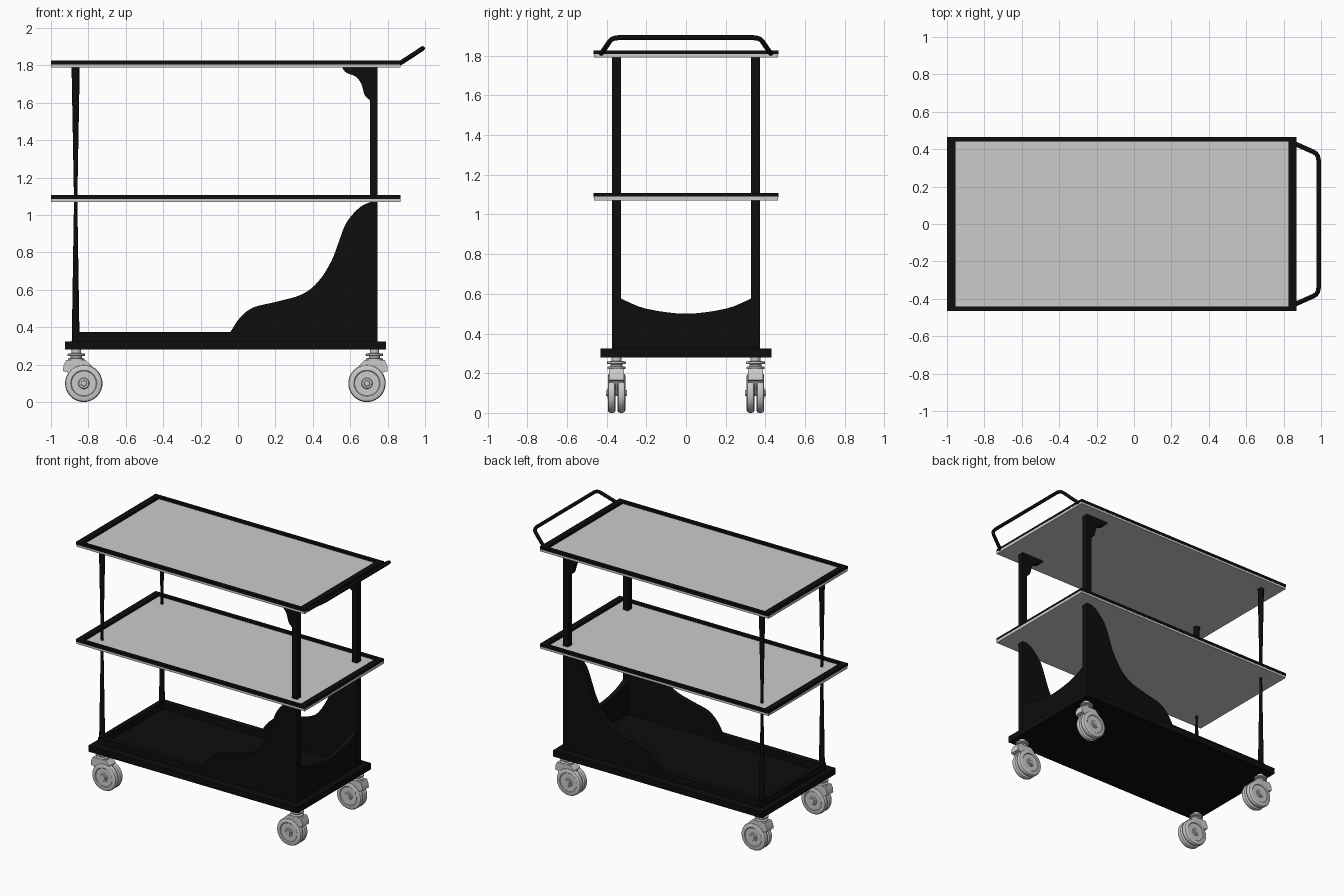
import bpy, bmesh, math
from mathutils import Vector, Matrix

if "Cube" in bpy.data.objects:
    bpy.data.objects.remove(bpy.data.objects["Cube"])

CX = -0.0675          # middle of the base, casters mirror about it
PY = 0.35             # y of posts and casters
black = bpy.data.materials.new("black")
black.diffuse_color = (0.004, 0.004, 0.004, 1)
black.use_nodes = True
black.node_tree.nodes["Principled BSDF"].inputs["Base Color"].default_value = black.diffuse_color


def finish(name, bm, mat=None, smooth=False):
    bmesh.ops.recalc_face_normals(bm, faces=bm.faces)
    me = bpy.data.meshes.new(name)
    bm.to_mesh(me)
    bm.free()
    ob = bpy.data.objects.new(name, me)
    bpy.context.collection.objects.link(ob)
    if mat:
        me.materials.append(mat)
    if smooth:
        bpy.ops.object.select_all(action='DESELECT')
        ob.select_set(True)
        bpy.context.view_layer.objects.active = ob
        bpy.ops.object.shade_smooth_by_angle(angle=math.radians(35))
    return ob


def add_box(bm, x0, x1, y0, y1, z0, z1):
    m = Matrix.Translation(((x0 + x1) / 2, (y0 + y1) / 2, (z0 + z1) / 2))
    bmesh.ops.create_cube(bm, size=1, matrix=m @ Matrix.Diagonal((x1 - x0, y1 - y0, z1 - z0, 1)))


def box(name, *dims, mat=None):
    bm = bmesh.new()
    add_box(bm, *dims)
    return finish(name, bm, mat)


def smooth_line(pts, n=4):
    """Catmull-Rom curve through 2D points."""
    p = [Vector(q) for q in [pts[0]] + pts + [pts[-1]]]
    out = []
    for a, b, c, d in zip(p, p[1:], p[2:], p[3:]):
        for i in range(n):
            t = i / n
            out.append(0.5 * (2 * b + (c - a) * t + (2 * a - 5 * b + 4 * c - d) * t * t
                              + (3 * b - a - 3 * c + d) * t ** 3))
    return [tuple(v) for v in out] + [pts[-1]]


def prism(name, prof, a, b, axis='y', mat=None):
    """Extrude a profile (x,z along y, or y,z along x)."""
    bm = bmesh.new()
    put = (lambda u, v: (u, a, v)) if axis == 'y' else (lambda u, v: (a, u, v))
    f = bm.faces.new([bm.verts.new(put(u, v)) for u, v in prof])
    new = bmesh.ops.extrude_face_region(bm, geom=[f])['geom']
    shift = (0, b - a, 0) if axis == 'y' else (b - a, 0, 0)
    bmesh.ops.translate(bm, vec=shift, verts=[v for v in new if isinstance(v, bmesh.types.BMVert)])
    return finish(name, bm, mat, True)


def lathe(name, prof, loc, axis='z', n=32, mat=None):
    """Revolve (radius, height) points and cap both ends."""
    bm = bmesh.new()
    rings = []
    for r, h in prof:
        ring = []
        for i in range(n):
            c, s = r * math.cos(math.tau * i / n), r * math.sin(math.tau * i / n)
            co = (c, s, h) if axis == 'z' else (c, h, s)
            ring.append(bm.verts.new(Vector(co) + Vector(loc)))
        rings.append(ring)
    for p, q in zip(rings, rings[1:]):
        for i in range(n):
            bm.faces.new((p[i], p[(i + 1) % n], q[(i + 1) % n], q[i]))
    bm.faces.new(rings[0])
    bm.faces.new(rings[-1])
    return finish(name, bm, mat, True)


# shelves: grey slab with a raised black frame
for label, z in (("middle", 1.07), ("top", 1.79)):
    box(label + "_shelf_panel", -1, 0.87, -0.463, 0.463, z, z + 0.02)
    bm = bmesh.new()
    for x in (-1, 0.825):
        add_box(bm, x, x + 0.045, -0.465, 0.465, z + 0.016, z + 0.037)
    for y in (-0.465, 0.44):
        add_box(bm, -0.955, 0.825, y, y + 0.025, z + 0.016, z + 0.037)
    finish(label + "_shelf_frame", bm, black)

# base platform with the low lip at its far end
box("base_platform", -0.925, 0.79, -0.43, 0.43, 0.28, 0.325, mat=black)
box("base_end_lip", -0.885, -0.85, -0.372, 0.372, 0.32, 0.375, mat=black)

# scooped end panel
arc = smooth_line([(0.35, 0.59), (0.325, 0.575), (0.2, 0.525), (0, 0.5), (-0.2, 0.525),
                   (-0.325, 0.575), (-0.35, 0.59)])
prism("end_panel", [(-0.35, 0.32)] + [(0.35, 0.32)] + arc, 0.705, 0.743, 'x', black)

side_curve = smooth_line([(0.71, 1.07), (0.65, 1.04), (0.58, 0.96), (0.54, 0.86), (0.50, 0.755),
                          (0.43, 0.645), (0.34, 0.575), (0.2, 0.535), (0.08, 0.505),
                          (0.01, 0.45), (-0.04, 0.375)])
bracket_curve = smooth_line([(0.71, 1.612), (0.678, 1.64), (0.66, 1.70), (0.63, 1.74),
                             (0.58, 1.76), (0.555, 1.79)])

for side, s in (("front", -1), ("back", 1)):
    y0, y1 = sorted((s * 0.328, s * 0.374))
    # swept side panel with its low rail
    prism(side + "_side_panel", [(-0.87, 0.375), (-0.87, 0.32), (0.745, 0.32), (0.745, 1.072)]
          + side_curve, y0, y1, 'y', black)
    # upper post and its curved bracket in one piece
    prism(side + "_handle_post", [(0.555, 1.795), (0.745, 1.795), (0.745, 1.07), (0.705, 1.07),
                                  (0.705, 1.61)] + bracket_curve[1:-1], y0, y1, 'y', black)
    # slim tapered posts, narrowest at the middle shelf
    lathe(side + "_lower_tapered_post", [(0.021, 0.32), (0.009, 1.075)],
          (-0.868, s * PY, 0), n=16, mat=black)
    lathe(side + "_upper_tapered_post", [(0.009, 1.085), (0.022, 1.795)],
          (-0.868, s * PY, 0), n=16, mat=black)

    # twin-wheel casters
    for end, e in (("left", -1), ("right", 1)):
        tag = f"{side}_{end}_caster_"
        X = lambda d: CX + e * d
        lathe(tag + "stem", [(0.045, 0.222), (0.045, 0.232), (0.03, 0.236), (0.03, 0.245),
                             (0.047, 0.248), (0.047, 0.258), (0.025, 0.262), (0.025, 0.282)],
              (X(0.797), s * PY, 0), n=24)
        hood = [(0.868, 0.165), (0.866, 0.195), (0.852, 0.224), (0.745, 0.224), (0.715, 0.195),
                (0.715, 0.12), (0.745, 0.085), (0.78, 0.085), (0.82, 0.12), (0.845, 0.16)]
        prism(tag + "hood", [(X(x), z) for x, z in hood], s * PY - 0.037, s * PY + 0.037)
        wheel = [(0.035, 0.006), (0.09, 0.006), (0.097, 0.01), (0.1, 0.018), (0.1, 0.032),
                 (0.096, 0.04), (0.088, 0.044), (0.07, 0.044), (0.066, 0.040), (0.03, 0.040),
                 (0.026, 0.045), (0.016, 0.045), (0.014, 0.052), (0.006, 0.053)]
        for k, t in (("inner", -1), ("outer", 1)):
            lathe(tag + k + "_wheel", [(r, t * h) for r, h in wheel],
                  (X(0.757), s * PY, 0.1), 'y', 40)

# push handle: bent tube
cu = bpy.data.curves.new("push_handle", 'CURVE')
cu.dimensions = '3D'
cu.bevel_depth = 0.0125
cu.bevel_resolution = 3
cu.use_fill_caps = True
half = [(0.855, 0.432, 1.808), (0.87, 0.425, 1.814), (0.96, 0.385, 1.872), (0.974, 0.376, 1.882),
        (0.983, 0.362, 1.888), (0.987, 0.34, 1.891)]
path = half + [(x, -y, z) for x, y, z in reversed(half)]
sp = cu.splines.new('POLY')
sp.points.add(len(path) - 1)
for p, co in zip(sp.points, path):
    p.co = (*co, 1)
cu.materials.append(black)
bpy.context.collection.objects.link(bpy.data.objects.new("push_handle", cu))
